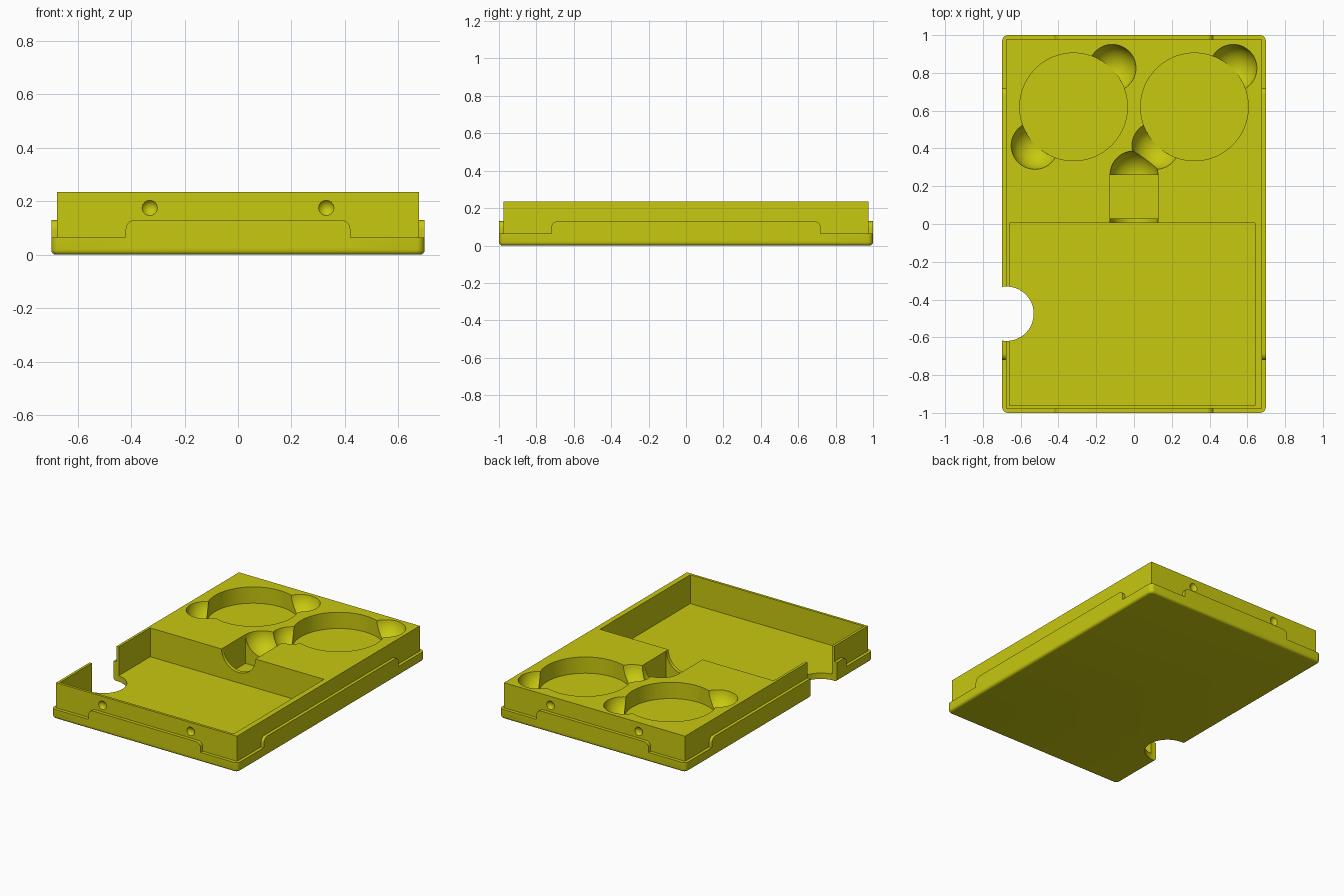
import bpy, bmesh, math
from mathutils import Matrix, Vector

if "Cube" in bpy.data.objects:
    bpy.data.objects.remove(bpy.data.objects["Cube"])

H = 0.235        # overall height
FLOOR = 0.04     # deep pocket floor
DISC = 0.125     # round pocket floor
R = 0.127        # finger scoop radius

mat = bpy.data.materials.new("mustard yellow")
mat.diffuse_color = (0.58, 0.58, 0.005, 1)
mat.use_nodes = True
mat.node_tree.nodes["Principled BSDF"].inputs["Base Color"].default_value = mat.diffuse_color


def finish(name, bm):
    bmesh.ops.recalc_face_normals(bm, faces=bm.faces[:])
    me = bpy.data.meshes.new(name)
    bm.to_mesh(me)
    bm.free()
    ob = bpy.data.objects.new(name, me)
    bpy.context.collection.objects.link(ob)
    me.materials.append(mat)
    return ob


def box(name, lo, hi):
    bm = bmesh.new()
    bmesh.ops.create_cube(bm, size=1)
    lo, hi = Vector(lo), Vector(hi)
    for v in bm.verts:
        v.co = (lo + hi) / 2 + v.co * (hi - lo)
    return finish(name, bm)


def cylinder(name, center, r, depth, axis="Z", seg=64):
    bm = bmesh.new()
    rot = Matrix.Rotation(math.pi / 2, 4, "X") if axis == "Y" else Matrix()
    bmesh.ops.create_cone(bm, cap_ends=True, segments=seg, radius1=r, radius2=r,
                          depth=depth, matrix=Matrix.Translation(center) @ rot)
    return finish(name, bm)


def sphere(name, center, r, u=48, v=24):
    bm = bmesh.new()
    bmesh.ops.create_uvsphere(bm, u_segments=u, v_segments=v, radius=r,
                              matrix=Matrix.Translation(center))
    return finish(name, bm)


def boolean(target, tool, op="DIFFERENCE"):
    m = target.modifiers.new(op, "BOOLEAN")
    m.operation, m.object, m.solver = op, tool, "EXACT"
    bpy.context.view_layer.objects.active = target
    bpy.ops.object.modifier_apply(modifier=m.name)
    bpy.data.objects.remove(tool)


def bevel(bm, edges, width, seg):
    bmesh.ops.bevel(bm, geom=edges, offset=width, segments=seg, profile=0.5,
                    affect="EDGES")


def tab(name, half, outer, along_x):
    """Raised lip strips on two opposite sides, with rounded top corners."""
    r, z0, z1 = 0.035, 0.03, 0.13
    pts = [(-half, z0), (half, z0)]
    for cx, start in ((half - r, 0), (-half + r, 90)):
        for i in range(9):
            a = math.radians(start + i * 90 / 8)
            pts.append((cx + r * math.cos(a), z1 - r + r * math.sin(a)))
    bm = bmesh.new()
    conv = (lambda s, d, z: (s, d, z)) if along_x else (lambda s, d, z: (d, s, z))
    f = bm.faces.new([bm.verts.new(conv(s, -outer, z)) for s, z in pts])
    ext = bmesh.ops.extrude_face_region(bm, geom=[f])
    bmesh.ops.translate(bm, vec=conv(0, 2 * outer, 0),
                        verts=[g for g in ext["geom"] if isinstance(g, bmesh.types.BMVert)])
    return finish(name, bm)


# Base slab with rounded corners and softened bottom edge
bm = bmesh.new()
bmesh.ops.create_cube(bm, size=1)
for v in bm.verts:
    v.co = Vector((v.co.x * 1.396, v.co.y * 2, (v.co.z + 0.5) * 0.065))
bevel(bm, [e for e in bm.edges if abs(e.verts[0].co.z - e.verts[1].co.z) > 0.01], 0.03, 6)
bevel(bm, [e for e in bm.edges if all(v.co.z < 0.001 for v in e.verts)], 0.018, 4)
tray = finish("tray", bm)

# Main block and the raised lips on all four sides
boolean(tray, tab("front_back_lip", 0.42, 1.0, True), "UNION")
boolean(tray, tab("side_lip", 0.72, 0.698, False), "UNION")
boolean(tray, box("block", (-0.677, -0.977, 0.02), (0.677, 0.977, H)), "UNION")

# Large rectangular pocket
boolean(tray, box("pocket", (-0.66, -0.96, FLOOR), (0.64, 0.005, 0.5)))

# Round pockets, each with two diagonal finger scoops
for cx in (-0.32, 0.32):
    boolean(tray, cylinder("disc_pocket", (cx, 0.62, DISC + 0.2), 0.285, 0.4, seg=96))
    for s in (-1, 1):
        boolean(tray, sphere("scoop", (cx + s * 0.205, 0.62 + s * 0.205, DISC + R + 0.001), R))

# Finger channel behind the pocket: scooped end, deep well, curved mouth
boolean(tray, sphere("channel_end", (0, 0.26, H + 0.003), R))
boolean(tray, box("channel_well", (-R, 0.03, FLOOR), (R, 0.26, 0.5)))
boolean(tray, cylinder("channel_mouth", (0, 0.03, H + 0.002), R, 0.1, "Y"))

# Half round notch through the left edge
boolean(tray, cylinder("side_notch", (-0.675, -0.475, 0.1), 0.144, 1.0))

# Snap dimples on front and back faces
for x in (-0.33, 0.33):
    for s in (-1, 1):
        boolean(tray, sphere("dimple", (x, s * 0.995, 0.175), 0.034, 24, 12))

# Smooth curves, sharp edges kept
for o in bpy.data.objects:
    o.select_set(o == tray)
bpy.context.view_layer.objects.active = tray
bpy.ops.object.shade_smooth_by_angle(angle=math.radians(30))
